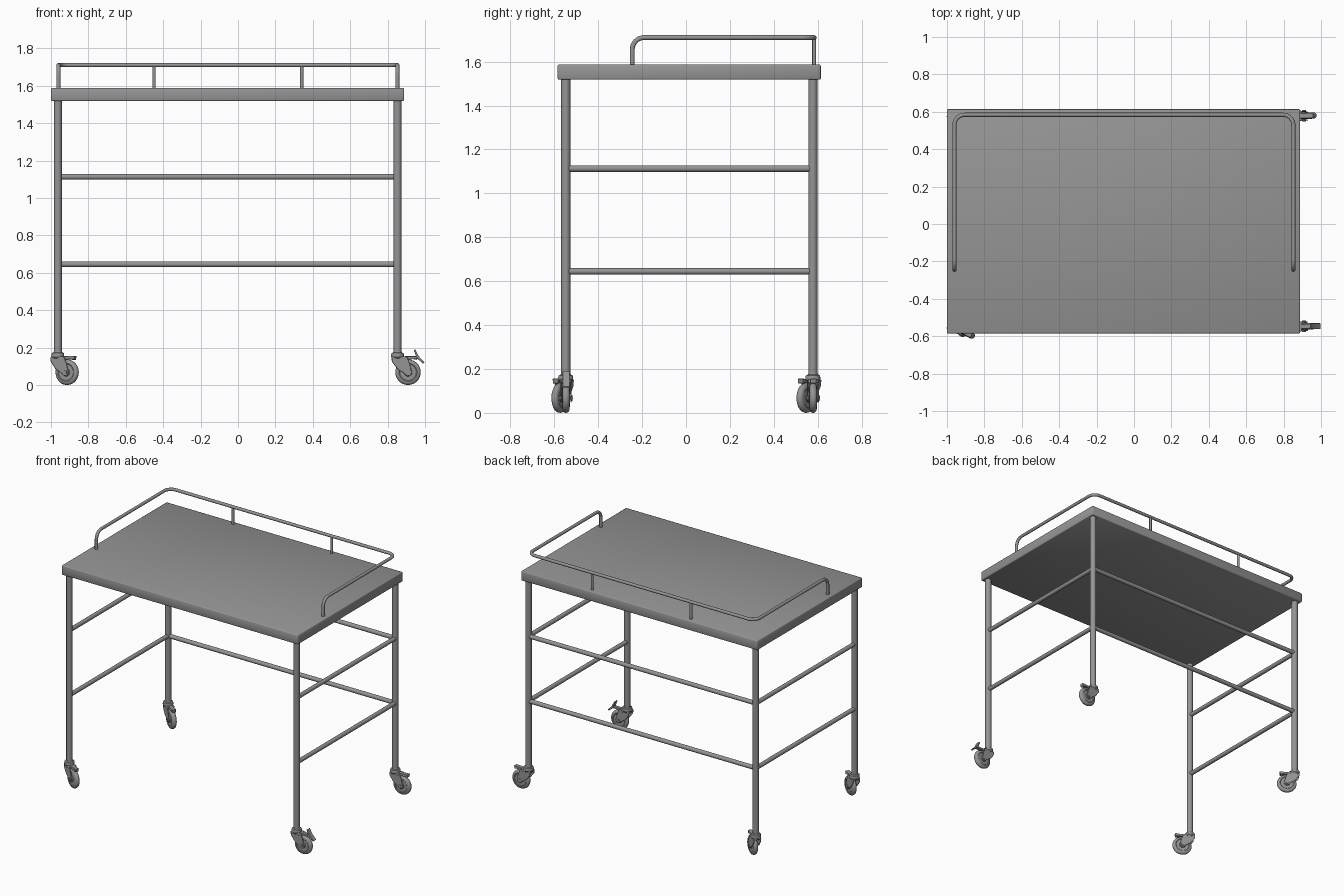
import bpy, bmesh, math
from mathutils import Vector, Matrix

if "Cube" in bpy.data.objects:
    bpy.data.objects.remove(bpy.data.objects["Cube"])

LX, RX, FY, BY = -0.963, 0.853, -0.548, 0.578   # leg axes

STEEL = bpy.data.materials.new("dark_grey_steel")
STEEL.diffuse_color = (0.3, 0.3, 0.3, 1)
STEEL.use_nodes = True
STEEL.node_tree.nodes["Principled BSDF"].inputs["Base Color"].default_value = STEEL.diffuse_color


def finish(name, bm, mat=Matrix(), bevel=0.0, segs=2, angle=35):
    bmesh.ops.recalc_face_normals(bm, faces=bm.faces)
    me = bpy.data.meshes.new(name)
    bm.to_mesh(me)
    bm.free()
    me.materials.append(STEEL)
    ob = bpy.data.objects.new(name, me)
    bpy.context.collection.objects.link(ob)
    ob.matrix_world = mat
    if bevel:
        m = ob.modifiers.new("bevel", 'BEVEL')
        m.width, m.segments, m.limit_method = bevel, segs, 'ANGLE'
    bpy.ops.object.select_all(action='DESELECT')
    bpy.context.view_layer.objects.active = ob
    ob.select_set(True)
    bpy.ops.object.shade_smooth_by_angle(angle=math.radians(angle))
    return ob


def box(name, lo, hi, mat=Matrix(), bevel=0.0, angle=35):
    lo, hi = Vector(lo), Vector(hi)
    bm = bmesh.new()
    bmesh.ops.create_cube(bm, size=1, matrix=Matrix.Translation((lo + hi) / 2)
                          @ Matrix.Diagonal((*(hi - lo), 1)))
    return finish(name, bm, mat, bevel, angle=angle)


def rod(name, a, b, r, mat=Matrix(), n=24):
    a, b = Vector(a), Vector(b)
    d = b - a
    bm = bmesh.new()
    bmesh.ops.create_cone(bm, cap_ends=True, segments=n, radius1=r, radius2=r, depth=d.length,
                          matrix=Matrix.Translation((a + b) / 2)
                          @ d.to_track_quat('Z', 'Y').to_matrix().to_4x4())
    return finish(name, bm, mat)


def lathe(name, profile, mat, n=32):
    """Spin a closed-at-the-axis (radius, height) profile about local z."""
    bm = bmesh.new()
    vs = [bm.verts.new((r, 0, h)) for r, h in profile]
    es = [bm.edges.new(p) for p in zip(vs, vs[1:])]
    bmesh.ops.spin(bm, geom=vs + es, axis=(0, 0, 1), cent=(0, 0, 0),
                   angle=math.tau, steps=n)
    bmesh.ops.remove_doubles(bm, verts=bm.verts, dist=1e-5)
    return finish(name, bm, mat)


def plate(name, outline, y0, y1, mat):
    """Extrude an (x, z) outline along y."""
    bm = bmesh.new()
    f = bm.faces.new([bm.verts.new((x, y0, z)) for x, z in outline])
    r = bmesh.ops.extrude_face_region(bm, geom=[f])
    bmesh.ops.translate(bm, vec=(0, y1 - y0, 0),
                        verts=[v for v in r['geom'] if isinstance(v, bmesh.types.BMVert)])
    return finish(name, bm, mat, 0.002)


def bent_tube(name, pts, fillet, r):
    pts = [Vector(p) for p in pts]
    path = [pts[0]]
    for p, c, q in zip(pts, pts[1:], pts[2:]):
        u, v = (p - c).normalized(), (q - c).normalized()
        o = c + (u + v) * fillet
        for i in range(9):
            t = i / 8 * math.pi / 2
            path.append(o - v * fillet * math.cos(t) - u * fillet * math.sin(t))
    path.append(pts[-1])
    cu = bpy.data.curves.new(name, 'CURVE')
    cu.dimensions, cu.bevel_depth, cu.bevel_resolution = '3D', r, 4
    cu.use_fill_caps = True
    cu.materials.append(STEEL)
    sp = cu.splines.new('POLY')
    sp.points.add(len(path) - 1)
    for s, p in zip(sp.points, path):
        s.co = (*p, 1)
    sp.use_smooth = True
    ob = bpy.data.objects.new(name, cu)
    bpy.context.collection.objects.link(ob)


def caster(tag, x, y, yaw, locked):
    m = Matrix.Translation((x, y, 0)) @ Matrix.Rotation(math.radians(yaw), 4, 'Z')
    ax, az = 0.056, 0.068
    # swivel head
    lathe(tag + "_swivel_head", [(0, 0.18), (0.022, 0.18), (0.024, 0.174), (0.032, 0.17),
                                 (0.034, 0.162), (0.034, 0.15), (0.028, 0.142), (0, 0.142)], m)
    # fork: crown and two cheeks
    box(tag + "_fork_crown", (-0.03, -0.027, 0.136), (0.045, 0.027, 0.152), m, 0.004)
    cheek = [(-0.032, 0.15), (-0.03, 0.125), (0.0, 0.085), (0.036, 0.062)]
    cheek += [(ax + 0.02 * math.cos(math.radians(a)), az + 0.02 * math.sin(math.radians(a)))
              for a in range(-120, 31, 30)]
    cheek += [(0.066, 0.11), (0.05, 0.15)]
    for s in (-1, 1):
        plate(f"{tag}_fork_cheek_{'near' if s < 0 else 'far'}", cheek, s * 0.021, s * 0.026, m)
    # wheel with slightly recessed sides and hub
    w = m @ Matrix.Translation((ax, 0, az)) @ Matrix.Rotation(math.pi / 2, 4, 'X')
    half = [(0, 0.019), (0.02, 0.019), (0.022, 0.014), (0.044, 0.014), (0.048, 0.017),
            (0.058, 0.015), (0.064, 0.011), (0.067, 0.005)]
    lathe(tag + "_wheel", half + [(0.068, 0)] + [(r, -h) for r, h in reversed(half)], w, 40)
    rod(tag + "_axle", (ax, -0.031, az), (ax, 0.031, az), 0.008, m, 16)
    for s in (-1, 1):
        rod(f"{tag}_axle_nut_{'near' if s < 0 else 'far'}", (ax, s * 0.025, az),
            (ax, s * 0.03, az), 0.013, m, 6)
    # brake pedal
    if locked:
        plate(tag + "_brake_arm", [(0.03, 0.135), (0.108, 0.139), (0.112, 0.153), (0.03, 0.151)],
              -0.012, 0.012, m)
        plate(tag + "_brake_pedal", [(0.087, 0.187), (0.094, 0.19), (0.112, 0.155),
                                     (0.144, 0.12), (0.136, 0.114), (0.102, 0.145)],
              -0.016, 0.016, m)
    else:
        plate(tag + "_brake_pedal", [(0.03, 0.136), (0.082, 0.138), (0.102, 0.134),
                                     (0.106, 0.156), (0.03, 0.153)], -0.014, 0.014, m)


# table top, shaded softly over its rounded edges
box("table_top", (-1.0, -0.585, 1.518), (0.888, 0.614, 1.587), bevel=0.006, angle=180)

# legs and casters
for tag, x, y, yaw, locked in (("front_left", LX, FY, -27, False), ("front_right", RX, FY, 1, True),
                               ("back_left", LX, BY, -33, False), ("back_right", RX, BY, 1, False)):
    rod(tag + "_leg", (x, y, 0.165), (x, y, 1.525), 0.021)
    caster(tag + "_caster", x, y, yaw, locked)

# cross bars on the back and both sides
for lvl, z in (("lower", 0.645), ("upper", 1.113)):
    rod(f"back_{lvl}_bar", (LX, BY, z), (RX, BY, z), 0.015)
    rod(f"left_{lvl}_bar", (LX, FY, z), (LX, BY, z), 0.015)
    rod(f"right_{lvl}_bar", (RX, FY, z), (RX, BY, z), 0.015)

# guard rail and its posts
ZR, YR = 1.71, 0.584
bent_tube("guard_rail", [(-0.96, -0.245, 1.58), (-0.96, -0.245, ZR), (-0.96, YR, ZR),
                         (0.852, YR, ZR), (0.852, -0.245, ZR), (0.852, -0.245, 1.58)], 0.055, 0.011)
for side, x in (("left", -0.449), ("right", 0.341)):
    rod(f"guard_rail_{side}_post", (x, YR, 1.58), (x, YR, ZR), 0.009)
